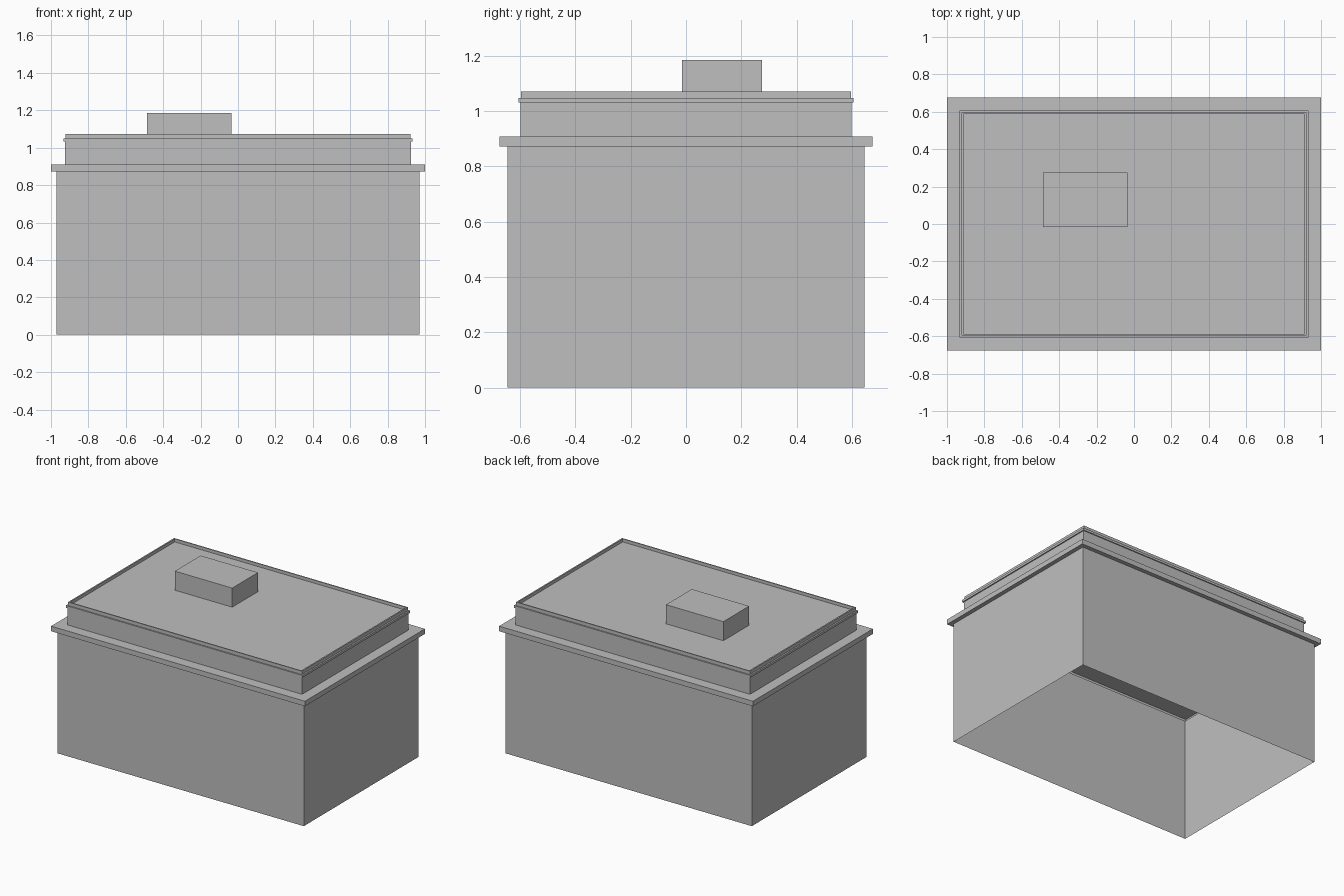
import bpy
import bmesh

cube = bpy.data.objects.get("Cube")
if cube:
    bpy.data.objects.remove(cube, do_unlink=True)

grey = bpy.data.materials.new("plain grey")
grey.use_nodes = True
GREY = (0.52, 0.52, 0.52, 1)
grey.diffuse_color = GREY
grey.node_tree.nodes["Principled BSDF"].inputs["Base Color"].default_value = GREY


def stacked_shell(name, rings, centre=(0, 0)):
    """Open-bottomed rectangular shell: rings of (half x, half y, z), capped at the last."""
    bm = bmesh.new()
    loops = []
    for hx, hy, z in rings:
        corners = ((-1, -1), (1, -1), (1, 1), (-1, 1))
        loops.append([bm.verts.new((centre[0] + sx * hx, centre[1] + sy * hy, z))
                      for sx, sy in corners])
    for low, high in zip(loops, loops[1:]):
        for i in range(4):
            j = (i + 1) % 4
            bm.faces.new((low[i], low[j], high[j], high[i]))
    bm.faces.new(loops[-1])
    mesh = bpy.data.meshes.new(name)
    bm.to_mesh(mesh)
    bm.free()
    mesh.materials.append(grey)
    obj = bpy.data.objects.new(name, mesh)
    bpy.context.collection.objects.link(obj)
    return obj


# Hollow main block with its projecting ledge
stacked_shell("building_body", [
    (0.97, 0.645, 0), (0.97, 0.645, 0.873),
    (1.0, 0.675, 0.873), (1.0, 0.675, 0.909)])

# Set-back upper storey with a thin band, a raised lip and a sunken roof
stacked_shell("upper_storey", [
    (0.924, 0.599, 0.909), (0.924, 0.599, 1.032),
    (0.932, 0.606, 1.032), (0.932, 0.606, 1.048),
    (0.921, 0.597, 1.048), (0.921, 0.597, 1.072),
    (0.911, 0.589, 1.072), (0.911, 0.589, 1.05)])

# Rooftop housing
stacked_shell("roof_box", [(0.226, 0.145, 1.05), (0.226, 0.145, 1.186)],
              centre=(-0.261, 0.13))
